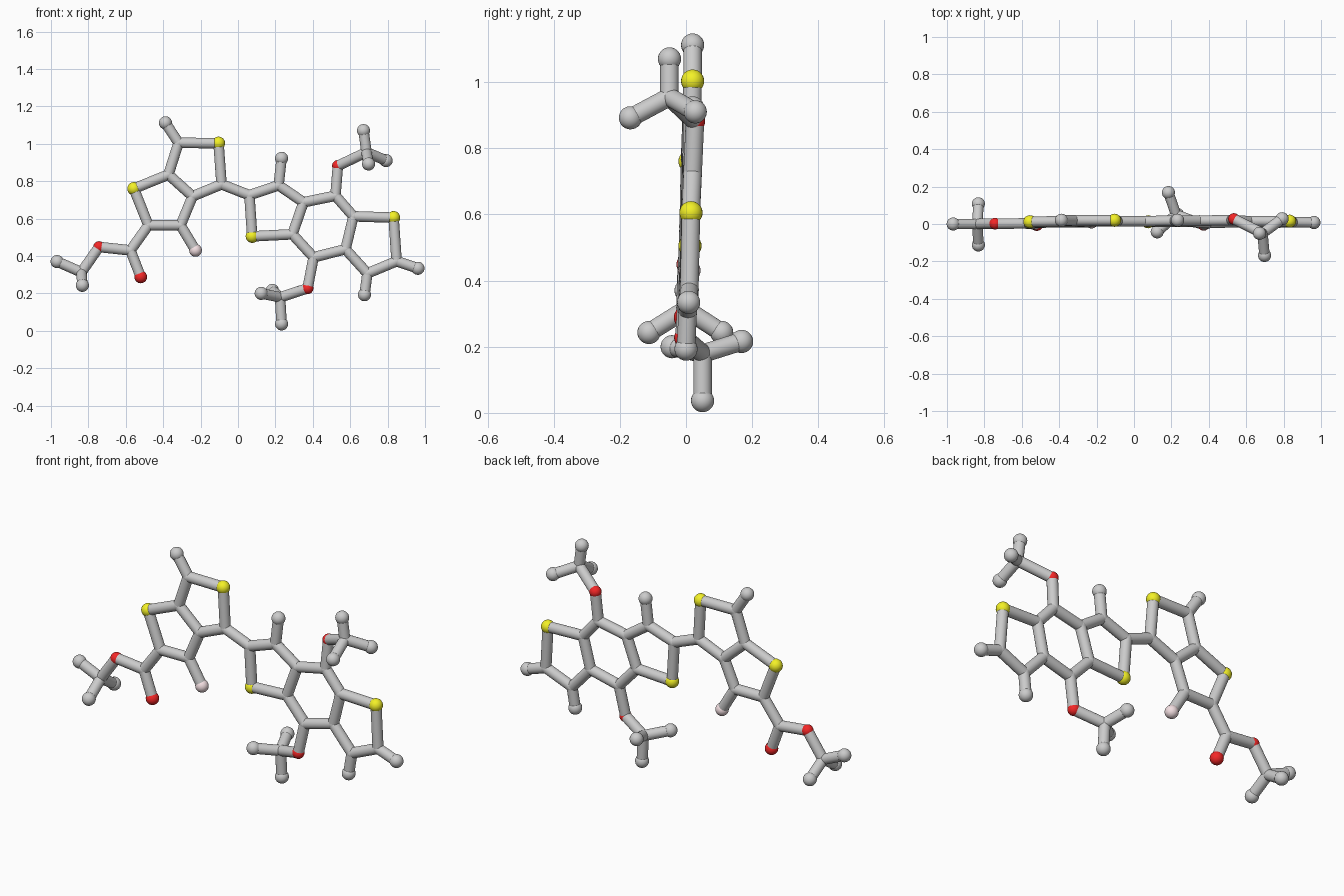
import bpy
from mathutils import Vector

if "Cube" in bpy.data.objects:
    bpy.data.objects.remove(bpy.data.objects["Cube"])

BOND_R = 0.028
RADIUS = {'C': 0.029, 'H': 0.035, 'S': 0.035, 'O': 0.031, 'F': 0.034}
NAMES = {'C': 'carbon', 'H': 'hydrogen', 'S': 'sulfur', 'O': 'oxygen', 'F': 'fluorine'}
COLORS = {'S': (0.9, 0.88, 0.02, 1), 'O': (0.9, 0.02, 0.02, 1), 'F': (0.9, 0.74, 0.76, 1)}
mats = {}
for k, c in COLORS.items():
    mats[k] = bpy.data.materials.new(NAMES[k])
    mats[k].diffuse_color = c

placed = {}


def atom(key, x, z, y=0.015):
    """Ball whose element is the first letter of its key."""
    e = key[0]
    r = 0.034 if key == 'Odbl' else RADIUS[e]
    bpy.ops.mesh.primitive_uv_sphere_add(segments=24, ring_count=14, radius=r, location=(x, y, z))
    o = bpy.context.object
    o.name = NAMES[e] + '_atom'
    bpy.ops.object.shade_smooth()
    if e in mats:
        o.data.materials.append(mats[e])
    placed[key] = Vector((x, y, z))


def chain(text):
    """Cylinders joining consecutive atoms of a path."""
    keys = text.split()
    for a, b in zip(keys, keys[1:]):
        p, q = placed[a], placed[b]
        d = q - p
        bpy.ops.mesh.primitive_cylinder_add(vertices=24, radius=BOND_R, depth=d.length,
                                            location=(p + q) / 2,
                                            rotation=d.to_track_quat('Z', 'Y').to_euler())
        bpy.context.object.name = 'bond'
        bpy.ops.object.shade_smooth_by_angle()


# left fused ring pair
atom('S1', -0.557, 0.76, 0.012)
atom('C1', -0.372, 0.835)
atom('C2', -0.318, 1.005, 0.02)
atom('H2', -0.388, 1.112, 0.02)
atom('S2', -0.104, 1.003, 0.02)
atom('C3', -0.088, 0.783)
atom('C4', -0.243, 0.719)
atom('C5', -0.307, 0.564, 0.01)
atom('F', -0.227, 0.43, 0.01)
atom('C6', -0.479, 0.564, 0.008)
chain('S1 C1 C2 S2 C3 C4 C5 C6 S1')
chain('C1 C4')
chain('C2 H2')
chain('C5 F')

# ester arm
atom('C7', -0.575, 0.43, 0.003)
atom('Odbl', -0.52, 0.288, -0.003)
atom('Oe', -0.743, 0.448, 0.002)
atom('C8', -0.837, 0.313, 0)
atom('H8a', -0.967, 0.37, 0)
atom('H8b', -0.832, 0.243, 0.108)
atom('H8c', -0.832, 0.243, -0.112)
chain('C6 C7 Oe C8 H8a')
chain('C7 Odbl')
chain('H8b C8 H8c')

# right fused three-ring core
atom('C9', 0.061, 0.725)
atom('C10', 0.217, 0.778, 0.018)
atom('H10', 0.233, 0.922, 0.02)
atom('S3', 0.076, 0.505, 0.012)
atom('C11', 0.291, 0.516, 0.012)
atom('C12', 0.35, 0.687, 0.018)
atom('C13', 0.521, 0.722, 0.02)
atom('C14', 0.617, 0.612)
atom('S4', 0.832, 0.605)
atom('C15', 0.848, 0.372, 0.01)
atom('H15', 0.962, 0.334, 0.008)
atom('C16', 0.692, 0.307, 0.005)
atom('H16', 0.676, 0.193, 0)
atom('C17', 0.575, 0.436, 0.01)
atom('C18', 0.404, 0.393, 0.006)
chain('C3 C9 C10 C12 C11 S3 C9')
chain('C12 C13 C14 C17 C18 C11')
chain('C14 S4 C15 C16 C17')
chain('C10 H10')
chain('C15 H15')
chain('C16 H16')

# upper methoxy arm
atom('Ou', 0.534, 0.882, 0.027)
atom('C19', 0.687, 0.955, -0.05)
atom('H19a', 0.671, 1.07, -0.05)
atom('H19b', 0.698, 0.892, -0.168)
atom('H19c', 0.792, 0.91, 0.028)
chain('C13 Ou C19 H19a')
chain('H19b C19 H19c')

# lower methoxy arm
atom('Ol', 0.372, 0.227, -0.005)
atom('C20', 0.225, 0.179, 0.05)
atom('H20a', 0.233, 0.037, 0.05)
atom('H20b', 0.124, 0.2, -0.042)
atom('H20c', 0.184, 0.216, 0.168)
chain('C18 Ol C20 H20a')
chain('H20b C20 H20c')

for m in bpy.data.materials:
    if m.users and not m.is_grease_pencil:
        m.use_nodes = True
        m.node_tree.nodes["Principled BSDF"].inputs["Base Color"].default_value = m.diffuse_color
